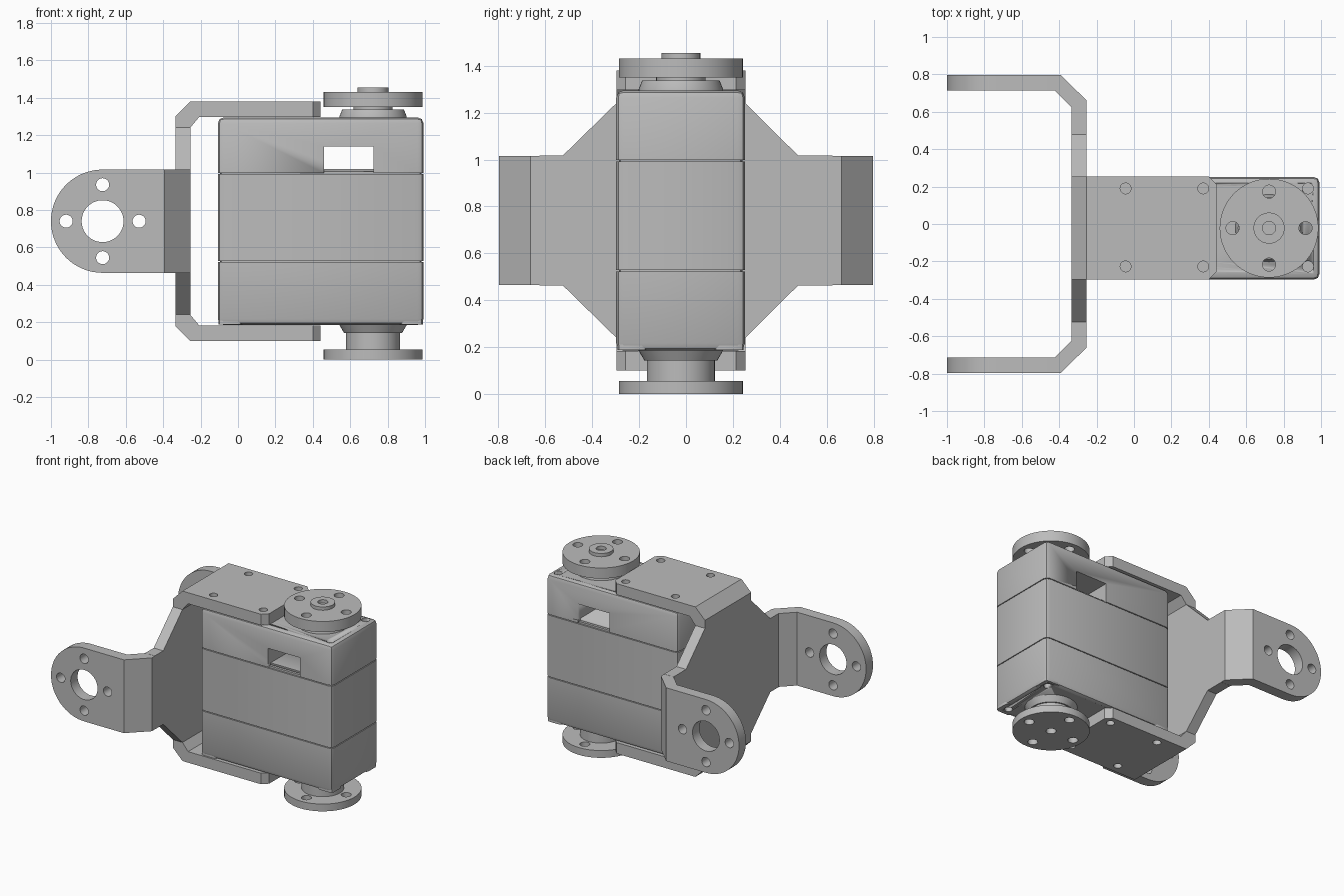
import bpy
import bmesh
from math import cos, sin, pi
from mathutils import Matrix, Vector

if "Cube" in bpy.data.objects:
    bpy.data.objects.remove(bpy.data.objects["Cube"])

grey = bpy.data.materials.new("satin grey")
grey.use_nodes = True
grey.diffuse_color = (0.5, 0.5, 0.5, 1)
grey.node_tree.nodes["Principled BSDF"].inputs["Base Color"].default_value = (0.5, 0.5, 0.5, 1)

MID_Y, MID_Z = -0.022, 0.74      # body centre across, bracket centre in height
AXIS_X = 0.722                   # output shaft
SCREW_R = 0.029


def finish(name, bm):
    """Turn a bmesh into a clean, sharp-edged smooth object."""
    bmesh.ops.remove_doubles(bm, verts=bm.verts, dist=1e-5)
    bmesh.ops.recalc_face_normals(bm, faces=bm.faces)
    mesh = bpy.data.meshes.new(name)
    bm.to_mesh(mesh)
    bm.free()
    mesh.materials.append(grey)
    obj = bpy.data.objects.new(name, mesh)
    bpy.context.collection.objects.link(obj)
    bpy.ops.object.select_all(action='DESELECT')
    obj.select_set(True)
    bpy.context.view_layer.objects.active = obj
    bpy.ops.object.shade_smooth_by_angle(angle=pi / 6)
    return obj


def circle(u, v, r, n=32):
    return [(u + r * cos(2 * pi * i / n), v + r * sin(2 * pi * i / n)) for i in range(n)]


def ring_of_holes(u, v):
    return [circle(u + 0.195 * cos(k * pi / 2), v + 0.195 * sin(k * pi / 2), 0.035, 20)
            for k in range(4)]


def plate(name, loops, axis, lo, hi):
    """Extrude an outline with holes along one axis."""
    curve = bpy.data.curves.new(name, 'CURVE')
    curve.dimensions = '2D'
    curve.fill_mode = 'BOTH'
    curve.extrude = (hi - lo) / 2
    for loop in loops:
        spline = curve.splines.new('POLY')
        spline.points.add(len(loop) - 1)
        for point, (u, v) in zip(spline.points, loop):
            point.co = (u, v, 0, 1)
        spline.use_cyclic_u = True
    temp = bpy.data.objects.new(name + " outline", curve)
    bpy.context.collection.objects.link(temp)
    graph = bpy.context.evaluated_depsgraph_get()
    mesh = bpy.data.meshes.new_from_object(temp.evaluated_get(graph))
    bm = bmesh.new()
    bm.from_mesh(mesh)
    bpy.data.objects.remove(temp)
    bpy.data.meshes.remove(mesh)
    for vert in bm.verts:
        u, v, w = vert.co
        w += (lo + hi) / 2
        vert.co = {'x': (w, u, v), 'y': (u, w, v), 'z': (u, v, w)}[axis]
    return finish(name, bm)


def block(name, lo, hi, bevel=0.0, caps=()):
    """Box with rounded vertical edges and optionally rounded top (1) or bottom (-1)."""
    lo, hi = Vector(lo), Vector(hi)
    bm = bmesh.new()
    bmesh.ops.create_cube(bm, size=1, matrix=Matrix.Translation((lo + hi) / 2)
                          @ Matrix.Diagonal((*(hi - lo), 1)))
    if bevel:
        mid = (lo.z + hi.z) / 2
        edges = []
        for e in bm.edges:
            sides = {1 if v.co.z > mid else -1 for v in e.verts}
            if len(sides) == 2 or sides.pop() in caps:
                edges.append(e)
        bmesh.ops.bevel(bm, geom=edges, offset=bevel, segments=2, profile=0.5,
                        affect='EDGES')
    return finish(name, bm)


def turned(name, profile, n=48):
    """Stack of (radius, height) rings around the shaft, capped at both ends."""
    bm = bmesh.new()
    rings = [[bm.verts.new((x, y, z)) for x, y in circle(AXIS_X, MID_Y, r, n)]
             for r, z in profile]
    for a, b in zip(rings, rings[1:]):
        for i in range(n):
            j = (i + 1) % n
            bm.faces.new((a[i], a[j], b[j], b[i]))
    bm.faces.new(rings[0])
    bm.faces.new(rings[-1])
    return finish(name, bm)


def cut(obj, cutter):
    mod = obj.modifiers.new("cut", 'BOOLEAN')
    mod.operation = 'DIFFERENCE'
    mod.solver = 'EXACT'
    mod.object = cutter
    bpy.context.view_layer.objects.active = obj
    bpy.ops.object.modifier_apply(modifier=mod.name)
    bpy.data.objects.remove(cutter)


# Servo case: three shells separated by thin seams over a core
X0, X1, Y0, Y1 = -0.108, 0.992, -0.298, 0.252
lower = block("lower_case", (X0, Y0, 0.185), (X1, Y1, 0.522), 0.032, (-1,))
block("middle_case", (X0, Y0, 0.528), (X1, Y1, 0.991), 0.032)
upper = block("upper_case", (X0, Y0, 0.997), (X1, Y1, 1.295), 0.032, (1,))
block("case_core", (X0 + .012, Y0 + .012, 0.45), (X1 - .012, Y1 - .012, 1.005), 0.025)

# Window through the upper case, with a lip below it on both sides
cut(upper, block("window_cutter", (0.46, -0.5, 1.02), (0.725, 0.5, 1.14)))
for y in (Y0, Y1):
    cut(upper, block("lip_cutter", (0.46, y - 0.03, 0.9), (0.725, y + 0.03, 1.06)))

# Screw holes in the case and corner feet
SCREWS_X, SCREWS_Y = (-0.045, 0.37, 0.93), (-0.227, 0.19)
for x in SCREWS_X:
    for y in SCREWS_Y:
        hole = [circle(x, y, SCREW_R, 20)]
        cut(upper, plate("hole_cutter", hole, 'z', 1.22, 1.4))
        cut(lower, plate("hole_cutter", hole, 'z', 0.1, 0.25))
for xa, xb in ((X0 + .004, 0.022), (0.865, X1 - .004)):
    for ya, yb in ((Y0 + .006, -0.17), (0.122, Y1 - .006)):
        foot = block("corner_foot", (xa, ya, 0.187), (xb, yb, 0.24), 0.02)
        cx = SCREWS_X[0] if xa < 0 else SCREWS_X[2]
        cy = SCREWS_Y[0] if ya < 0 else SCREWS_Y[1]
        cut(foot, plate("hole_cutter", [circle(cx, cy, SCREW_R, 20)], 'z', 0.1, 0.3))

# Output horns and their collars
turned("top_collar", [(0.18, 1.285), (0.18, 1.3), (0.165, 1.337)])
turned("top_neck", [(0.105, 1.33), (0.105, 1.36)])
turned("bottom_collar", [(0.18, 0.2), (0.18, 0.185), (0.155, 0.142)])
turned("bottom_neck", [(0.145, 0.15), (0.145, 0.05)])
rim = circle(AXIS_X, MID_Y, 0.264, 64)
bore = circle(AXIS_X, MID_Y, 0.035, 24)
holes = ring_of_holes(AXIS_X, MID_Y)
plate("top_horn", [rim] + holes, 'z', 1.35, 1.43)
plate("top_hub", [circle(AXIS_X, MID_Y, 0.083, 40), bore], 'z', 1.43, 1.455)
plate("bottom_horn", [rim, bore] + holes, 'z', 0, 0.055)

# Bracket: flared back plate
half = [(0.275, 0.5), (0.5, 0.277), (0.625, 0.277)]
right = [(MID_Y - 0.275, MID_Z + 0.5), (-0.525, MID_Z + 0.277), (-0.625, MID_Z + 0.277)]
left = [(MID_Y + 0.275, MID_Z + 0.5), (0.478, MID_Z + 0.277), (0.625, MID_Z + 0.277)]
mirror_z = lambda pts: [(u, 2 * MID_Z - v) for u, v in pts]
outline = right + mirror_z(right)[::-1] + mirror_z(left) + left[::-1]
plate("bracket_back", [outline], 'x', -0.335, -0.255)

# Bracket: folded top and bottom plates bolted to the case
fold = [(-0.335, 0.5), (-0.335, 0.56), (-0.255, 0.64), (-0.2, 0.64), (-0.2, 0.557),
        (-0.208, 0.557), (-0.255, 0.5)]
ya, yb = MID_Y - 0.275, MID_Y + 0.275
flange = [(-0.2, ya), (0.4, ya), (0.44, ya + 0.04), (0.44, yb - 0.04), (0.4, yb), (-0.2, yb)]
flange_holes = [circle(x, y, SCREW_R, 20) for x in SCREWS_X[:2] for y in SCREWS_Y]
for name, s in (("top", 1), ("bottom", -1)):
    plate(name + "_fold", [[(x, MID_Z + s * z) for x, z in fold]], 'y', ya, yb)
    za, zb = sorted((MID_Z + s * 0.557, MID_Z + s * 0.64))
    plate(name + "_flange", [flange] + flange_holes, 'z', za, zb)

# Bracket: side arms with rounded, drilled ends
EYE_X, EYE_R = -0.724, 0.276
arc = [(EYE_X + EYE_R * cos(pi / 2 + pi * i / 32), MID_Z + EYE_R * sin(pi / 2 + pi * i / 32))
       for i in range(33)]
arm = arc + [(-0.44, MID_Z - EYE_R), (-0.44, MID_Z + EYE_R)]
arm_holes = [circle(EYE_X, MID_Z, 0.112, 48)] + ring_of_holes(EYE_X, MID_Z)
bend = [(-0.335, 0.625), (-0.255, 0.625), (-0.255, 0.662), (-0.392, 0.797),
        (-0.44, 0.797), (-0.44, 0.715), (-0.425, 0.715)]
for name, s in (("left", 1), ("right", -1)):
    lo, hi = sorted((s * 0.715, s * 0.797))
    plate(name + "_arm", [arm] + arm_holes, 'y', lo, hi)
    plate(name + "_bend", [[(x, s * y) for x, y in bend]], 'z',
          MID_Z - EYE_R, MID_Z + EYE_R)
